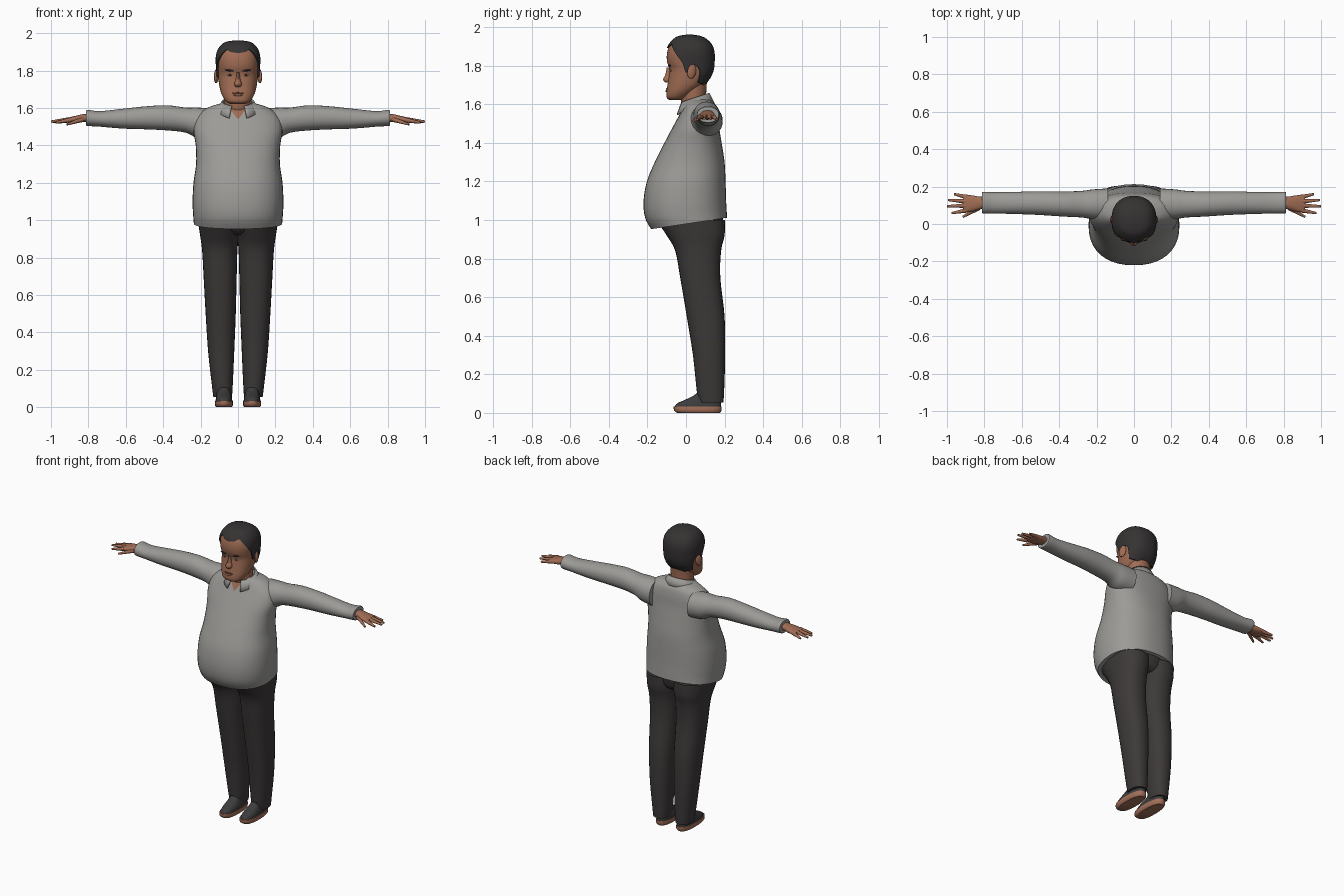
import bpy, bmesh, math
from mathutils import Vector

cube = bpy.data.objects.get("Cube")
if cube:
    bpy.data.objects.remove(cube, do_unlink=True)


def material(name, r, g, b):
    m = bpy.data.materials.new(name)
    m.use_nodes = True
    m.diffuse_color = (r, g, b, 1)
    node = next(n for n in m.node_tree.nodes if n.type == 'BSDF_PRINCIPLED')
    node.inputs["Base Color"].default_value = (r, g, b, 1)
    node.inputs["Roughness"].default_value = 0.8
    return m


SHIRT = material("grey shirt", .33, .325, .31)
TROUSERS = material("charcoal cloth", .047, .041, .041)
SKIN = material("skin", .35, .15, .088)
HAIR = material("dark hair", .036, .032, .032)
SHOE = material("dark shoe", .045, .045, .047)
SOLE = material("brown sole", .36, .16, .1)
EYE = material("eye", .38, .33, .29)
LIP = material("lip", .16, .06, .04)


def finish(name, bm, mat):
    bmesh.ops.recalc_face_normals(bm, faces=bm.faces[:])
    me = bpy.data.meshes.new(name)
    bm.to_mesh(me)
    bm.free()
    me.materials.append(mat)
    ob = bpy.data.objects.new(name, me)
    bpy.context.collection.objects.link(ob)
    bpy.ops.object.select_all(action='DESELECT')
    ob.select_set(True)
    bpy.context.view_layer.objects.active = ob
    bpy.ops.object.shade_smooth_by_angle(angle=math.radians(42))
    return ob


def skin_grid(name, rows, mat, closed=True, cap=True):
    """Join rows of points into a surface."""
    bm = bmesh.new()
    vs = [[bm.verts.new(p) for p in row] for row in rows]
    n = len(vs[0])
    for a, b in zip(vs, vs[1:]):
        for i in range(n if closed else n - 1):
            j = (i + 1) % n
            bm.faces.new((a[i], a[j], b[j], b[i]))
    if cap:
        bm.faces.new(vs[0])
        bm.faces.new(vs[-1])
    return finish(name, bm, mat)


def resample(rows, k=4):
    """Smooth (Catmull-Rom) steps between section rows."""
    out = []
    for i in range(len(rows) - 1):
        p = [rows[max(0, min(len(rows) - 1, i + d))] for d in (-1, 0, 1, 2)]
        for s in range(k):
            t = s / k
            out.append([b + .5 * t * (c - a + t * (2 * a - 5 * b + 4 * c - d + t * (3 * (b - c) + d - a)))
                        for a, b, c, d in zip(*p)])
    return out + [list(rows[-1])]


def ring(row, a, power=2.3, grow=0):
    """Point on a section (position, low u, high u, low v, high v)."""
    _, u0, u1, v0, v1 = row
    s, c = math.sin(a), -math.cos(a)
    bend = lambda q: math.copysign(abs(q) ** (2 / power), q)
    return ((u0 + u1) / 2 + ((u1 - u0) / 2 + grow) * bend(s),
            (v0 + v1) / 2 + ((v1 - v0) / 2 + grow) * bend(c))


def loft(name, rows, mat, axis='z', side=1, power=2.3, n=28, warp=None, k=4):
    pts = []
    for r in resample(rows, k):
        line = []
        for i in range(n):
            u, v = ring(r, math.tau * i / n, power)
            x, y, z = (u, v, r[0]) if axis == 'z' else (r[0], u, v)
            line.append(warp((x * side, y, z)) if warp else (x * side, y, z))
        pts.append(line)
    return skin_grid(name, pts, mat)


def sym(rows):
    return [(z, -w, w, f, b) for z, w, f, b in rows]


def ellipsoid(name, centre, radii, mat, roll=0):
    bpy.ops.mesh.primitive_uv_sphere_add(segments=16, ring_count=10, radius=1, location=centre)
    ob = bpy.context.object
    ob.name, ob.scale, ob.rotation_euler = name, radii, (0, roll, 0)
    ob.data.materials.append(mat)
    bpy.ops.object.shade_smooth()
    return ob


def section_at(rows, z):
    for a, b in zip(rows, rows[1:]):
        if z <= b[0]:
            t = max(0, (z - a[0]) / (b[0] - a[0]))
            return [p + (q - p) * t for p, q in zip(a, b)]
    return rows[-1]


def front_y(rows, x, z, power=2.3):
    _, u0, u1, v0, v1 = section_at(rows, z)
    q = min(1, abs(x) / ((u1 - u0) / 2))
    return (v0 + v1) / 2 - (v1 - v0) / 2 * (1 - q ** power) ** (1 / power)


# Shirt body, with the hem lower in front
torso = sym([(.98, .236, -.18, .213), (1.03, .24, -.212, .211), (1.1, .243, -.22, .208),
             (1.2, .238, -.203, .205), (1.3, .224, -.162, .2), (1.4, .226, -.112, .185),
             (1.48, .238, -.07, .172), (1.55, .222, -.032, .165), (1.6, .165, -.008, .152),
             (1.625, .09, 0, .125)])


def hem_tilt(p):
    x, y, z = p
    return (x, y, z + .15 * y * max(0, 1.1 - z) / .12)


loft("shirt_body", torso, SHIRT, n=40, warp=hem_tilt)

# Neck, open neckline and turned collar
loft("neck", sym([(1.54, .07, 0, .1), (1.6, .072, -.022, .105), (1.66, .073, -.028, .105),
                  (1.74, .075, -.03, .11)]), SKIN, power=2)
fine_torso = resample(torso)
neckline = []
for i in range(8):
    z = 1.54 + .01 * i
    w = .002 + .075 * i / 10
    neckline.append([(x, front_y(fine_torso, x, z) - .005, z) for x in (-w, 0, w)])
skin_grid("open_neckline", neckline, SKIN, closed=False, cap=False)

collar = []
for t in (0, .5, 1):
    line = []
    for i in range(33):
        a = math.radians(24 + 312 * i / 32)
        c = math.cos(a)
        z = 1.635 - .025 * c - t * (.05 + .02 * max(c, 0) ** 3)
        line.append(((.086 + .032 * t) * math.sin(a), .045 - (.076 + .026 * t) * c, z))
    collar.append(line)
fold = skin_grid("collar", collar, SHIRT, closed=False, cap=False)
fold.modifiers.new("cloth", 'SOLIDIFY').thickness = .008

# Head
head = sym([(1.622, .042, -.085, -.02), (1.635, .064, -.1, 0), (1.665, .084, -.101, .045),
            (1.7, .096, -.096, .09), (1.74, .103, -.09, .122), (1.78, .107, -.086, .137),
            (1.82, .11, -.098, .141), (1.86, .112, -.099, .141), (1.9, .104, -.088, .13),
            (1.93, .083, -.063, .103), (1.947, .055, -.035, .07), (1.953, .01, .005, .03)])
loft("head", head, SKIN, n=36)
fine_head = resample(head)

# Hair shell: hairline height by angle from the front
hairline = [(0, 1.893), (18, 1.9), (32, 1.915), (48, 1.885), (63, 1.85), (74, 1.82), (80, 1.765),
            (88, 1.765), (94, 1.81), (108, 1.79), (120, 1.715), (180, 1.69)]
STEPS, AROUND = 16, 72
shell = []
for j in range(STEPS + 1):
    line = []
    for i in range(AROUND):
        deg = 360 * i / AROUND
        low = section_at(hairline, min(deg, 360 - deg))[1]
        t = max(0, j - 1) / (STEPS - 1)
        z = low + (1.953 - low) * (1 - (1 - t) ** 1.5)
        x, y = ring(section_at(fine_head, z), math.radians(deg), grow=-.004 if j == 0 else .008)
        line.append((x, y, z + .008 * t))
    shell.append(line)
hair = skin_grid("hair", shell, HAIR, cap=False)
bm = bmesh.new()
bm.from_mesh(hair.data)
bmesh.ops.holes_fill(bm, edges=[e for e in bm.edges if e.is_boundary and e.verts[0].co.z > 1.955])
bm.to_mesh(hair.data)
bm.free()

# Face
loft("nose", sym([(1.79, .008, -.1, -.06), (1.755, .012, -.107, -.06), (1.728, .021, -.119, -.06),
                  (1.712, .015, -.106, -.06)]), SKIN, n=14, power=2)
ellipsoid("mouth", (0, front_y(fine_head, 0, 1.68), 1.68), (.032, .005, .004), LIP)
ellipsoid("lower_lip", (0, front_y(fine_head, 0, 1.669), 1.669), (.024, .006, .006), SKIN)

for side, label in ((1, "left"), (-1, "right")):
    x = .043 * side
    ellipsoid(label + "_eye", (x, front_y(fine_head, x, 1.776), 1.776), (.016, .005, .005), EYE)
    ellipsoid(label + "_pupil", (x, front_y(fine_head, x, 1.776) - .003, 1.776), (.005, .004, .005), HAIR)
    ellipsoid(label + "_brow", (x, front_y(fine_head, x, 1.8), 1.8), (.027, .007, .005), HAIR, -.15 * side)
    ear = ellipsoid(label + "_ear", (.116 * side, .03, 1.77), (.011, .024, .038), SKIN)
    ear.rotation_euler = (-.2, 0, .35 * side)

    # Sleeve
    loft(label + "_sleeve", [(.14, .02, .19, 1.43, 1.598), (.22, .025, .185, 1.44, 1.602),
                             (.28, .035, .177, 1.468, 1.602), (.38, .04, .174, 1.48, 1.614),
                             (.5, .048, .175, 1.486, 1.608), (.62, .053, .172, 1.49, 1.595),
                             (.74, .056, .17, 1.5, 1.583), (.8, .056, .172, 1.503, 1.59),
                             (.812, .058, .17, 1.506, 1.587)], SHIRT, 'x', side, 2.1)

    # Hand
    loft(label + "_palm", [(.77, .08, .145, 1.525, 1.57), (.82, .079, .146, 1.525, 1.568),
                           (.86, .068, .152, 1.52, 1.56), (.9, .062, .157, 1.522, 1.55),
                           (.915, .07, .15, 1.527, 1.545)], SKIN, 'x', side, n=20)
    fingers = [("index", (.895, .073, 1.536), (.975, .058, 1.522)),
               ("middle", (.9, .098, 1.538), (1.0, .095, 1.527)),
               ("ring", (.9, .121, 1.538), (.993, .128, 1.525)),
               ("little", (.89, .143, 1.536), (.962, .16, 1.522)),
               ("thumb", (.83, .085, 1.538), (.915, .038, 1.512))]
    for finger, start, end in fingers:
        a, b = (Vector((p[0] * side, p[1], p[2])) for p in (start, end))
        bpy.ops.mesh.primitive_cone_add(vertices=10, radius1=.013, radius2=.006,
                                        depth=(b - a).length, location=(a + b) / 2)
        ob = bpy.context.object
        ob.name = label + "_" + finger
        ob.rotation_euler = (b - a).to_track_quat('Z', 'Y').to_euler()
        ob.data.materials.append(SKIN)
        bpy.ops.object.shade_smooth_by_angle(angle=math.radians(42))

    # Trouser leg
    loft(label + "_trouser_leg", [(.055, .032, .132, .066, .194), (.12, .028, .14, .055, .198),
                                  (.3, .02, .16, .036, .203), (.5, .012, .173, .004, .2),
                                  (.7, .007, .184, -.03, .178), (.84, .003, .192, -.056, .182),
                                  (.92, -.006, .203, -.1, .2), (1.0, -.02, .215, -.155, .202)],
         TROUSERS, 'z', side)

    # Shoe
    loft(label + "_sole", [(0, .034, .116, -.045, .175), (.012, .026, .124, -.062, .184),
                           (.034, .027, .123, -.064, .185)], SOLE, 'z', side, 2.5, k=2)
    loft(label + "_shoe_upper", [(.03, .03, .12, -.06, .182), (.05, .032, .118, -.045, .182),
                                 (.068, .036, .115, -.005, .18), (.09, .042, .112, .04, .178),
                                 (.12, .045, .11, .07, .175)], SHOE, 'z', side, 2.4)

# Seat of the trousers
loft("trouser_seat", sym([(.92, .09, -.05, .15), (.95, .14, -.1, .18), (1.03, .18, -.14, .195)]), TROUSERS)
